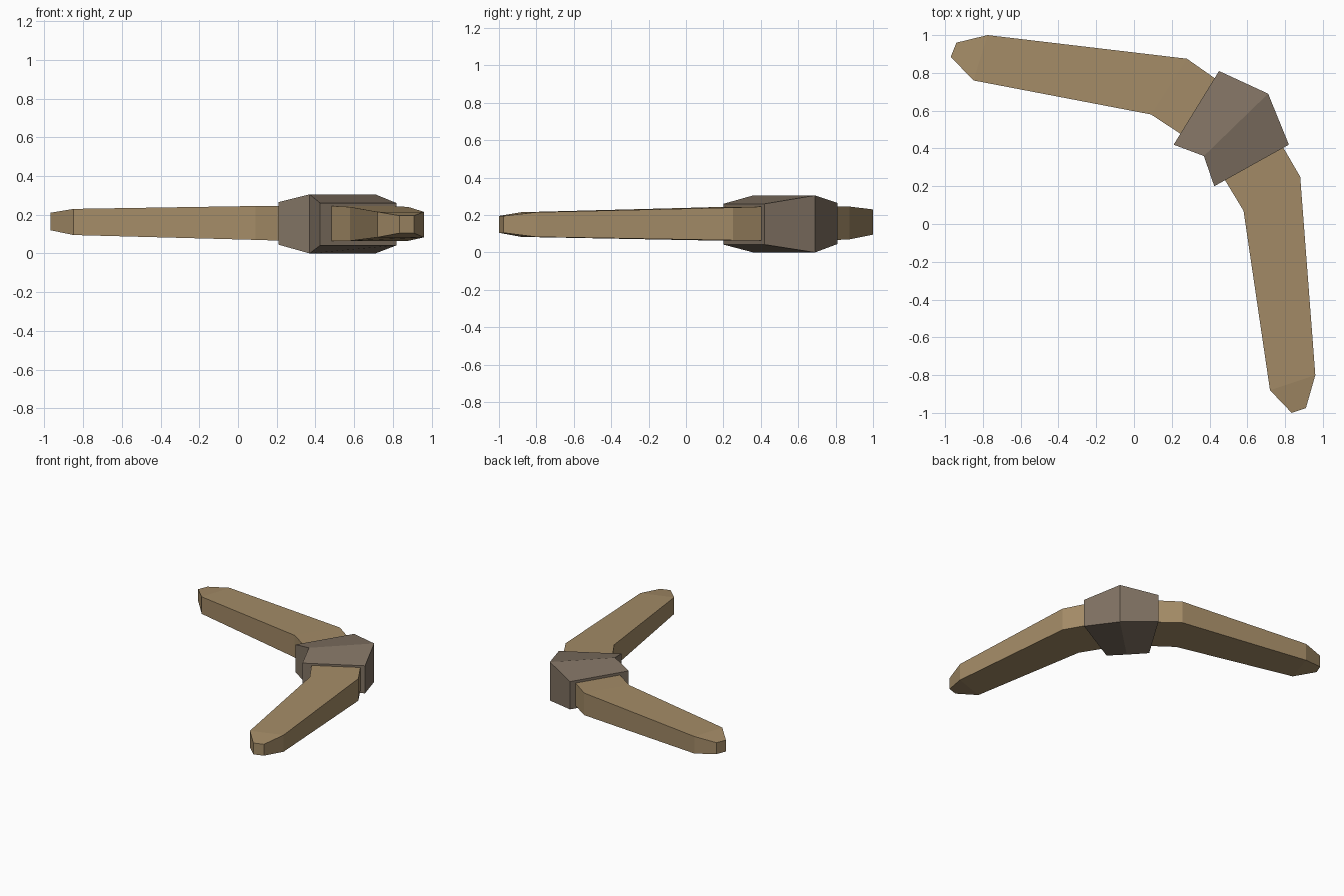
import bpy

if "Cube" in bpy.data.objects:
    bpy.data.objects.remove(bpy.data.objects["Cube"])


def material(name, rgb):
    m = bpy.data.materials.new(name)
    m.diffuse_color = (*rgb, 1)
    m.use_nodes = True
    m.node_tree.nodes["Principled BSDF"].inputs["Base Color"].default_value = m.diffuse_color
    return m


def loft(name, sections, mat):
    """Closed rectangular-section loft; section = inner xy, outer xy, low z, high z."""
    verts, faces = [], []
    for (ix, iy), (ox, oy), lo, hi in sections:
        verts += [(ix, iy, lo), (ox, oy, lo), (ox, oy, hi), (ix, iy, hi)]
    for s in range(len(sections) - 1):
        a, b = s * 4, s * 4 + 4
        for k in range(4):
            n = (k + 1) % 4
            faces.append((a + k, a + n, b + n, b + k))
    e = len(verts) - 4
    faces += [(3, 2, 1, 0), (e, e + 1, e + 2, e + 3)]
    mesh = bpy.data.meshes.new(name)
    mesh.from_pydata(verts, [], faces)
    mesh.materials.append(mat)
    obj = bpy.data.objects.new(name, mesh)
    bpy.context.collection.objects.link(obj)
    return obj


wood = material("tan wood", (0.37, 0.26, 0.135))
wrap = material("grey brown wrap", (0.22, 0.17, 0.125))

# Bent wooden blade, from the left tip through the wrap to the front tip
loft("blade", [
    ((-0.97, 0.885), (-0.94, 0.96), 0.12, 0.21),
    ((-0.85, 0.76), (-0.775, 1.00), 0.095, 0.23),
    ((0.09, 0.58), (0.28, 0.875), 0.07, 0.245),
    ((0.25, 0.475), (0.43, 0.77), 0.065, 0.245),
    ((0.41, 0.40), (0.66, 0.64), 0.065, 0.245),
    ((0.48, 0.235), (0.79, 0.405), 0.065, 0.245),
    ((0.58, 0.07), (0.88, 0.25), 0.065, 0.24),
    ((0.72, -0.88), (0.96, -0.80), 0.083, 0.215),
    ((0.835, -1.00), (0.91, -0.975), 0.105, 0.195),
], wood)

# Thick wrap around the elbow
loft("elbow_wrap", [
    ((0.21, 0.42), (0.45, 0.81), 0.045, 0.265),
    ((0.37, 0.36), (0.71, 0.69), 0.0, 0.305),
    ((0.425, 0.20), (0.82, 0.42), 0.042, 0.26),
], wrap)

# Consistent outward normals
import bmesh
for obj in bpy.data.objects:
    bm = bmesh.new()
    bm.from_mesh(obj.data)
    bmesh.ops.recalc_face_normals(bm, faces=bm.faces)
    bm.to_mesh(obj.data)
    bm.free()
